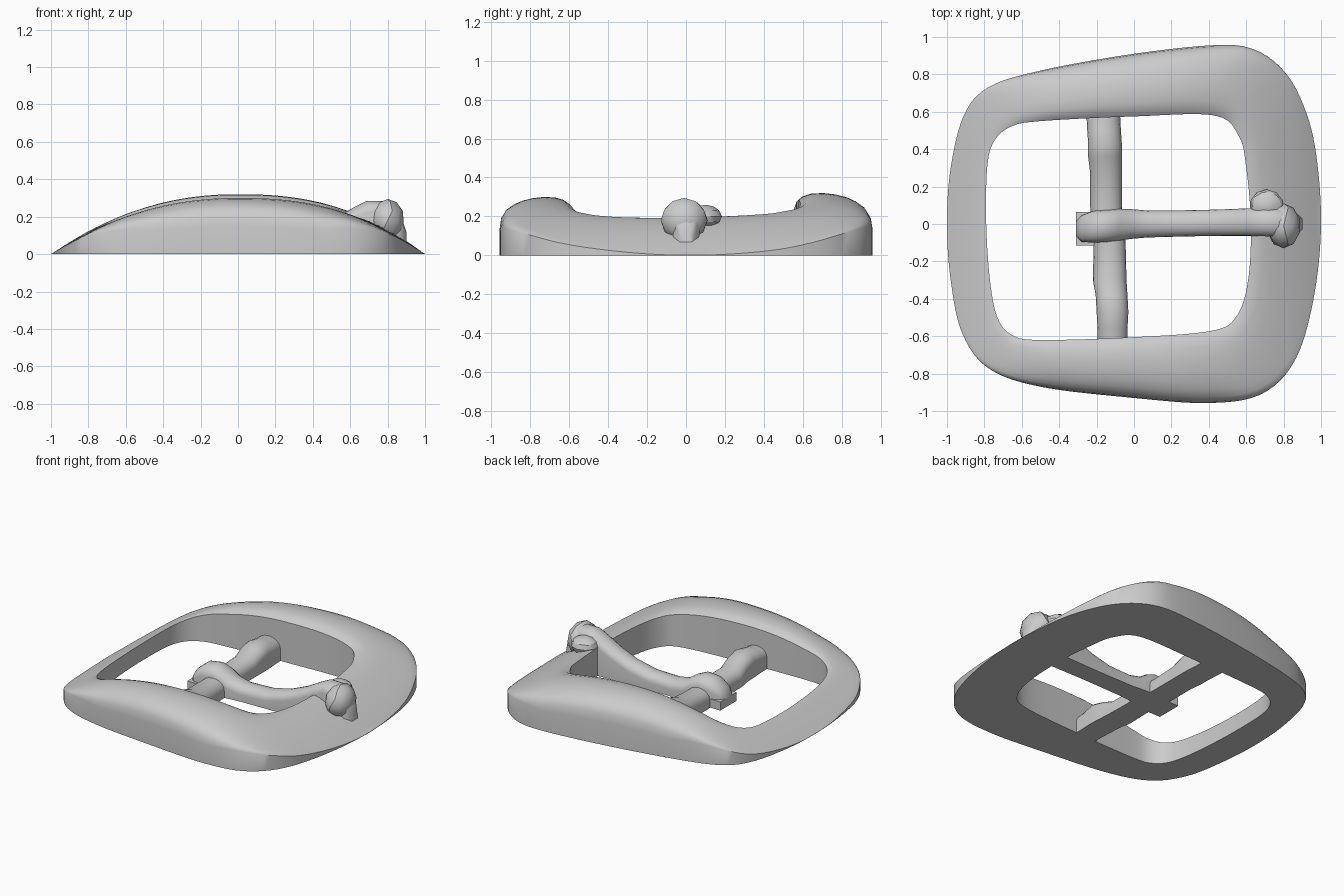
import bpy, bmesh
from math import atan2, cos, sin, pi, hypot, radians
from mathutils import Vector

if "Cube" in bpy.data.objects:
    bpy.data.objects.remove(bpy.data.objects["Cube"])

# One cast-metal colour
metal = bpy.data.materials.new("grey_metal")
metal.use_nodes = True
COLOUR = (0.6, 0.6, 0.6, 1)
metal.diffuse_color = COLOUR
metal.node_tree.nodes["Principled BSDF"].inputs["Base Color"].default_value = COLOUR


def finish(name, bm, angle=40):
    bmesh.ops.recalc_face_normals(bm, faces=bm.faces)
    mesh = bpy.data.meshes.new(name)
    bm.to_mesh(mesh)
    bm.free()
    mesh.materials.append(metal)
    ob = bpy.data.objects.new(name, mesh)
    bpy.context.collection.objects.link(ob)
    bpy.ops.object.select_all(action='DESELECT')
    ob.select_set(True)
    bpy.context.view_layer.objects.active = ob
    bpy.ops.object.shade_smooth_by_angle(angle=radians(angle))
    return ob


def bridge(bm, rings, closed_rings=False):
    n = len(rings[0])
    pairs = list(zip(rings, rings[1:]))
    if closed_rings:
        pairs.append((rings[-1], rings[0]))
    for a, b in pairs:
        for i in range(n):
            j = (i + 1) % n
            bm.faces.new((a[i], a[j], b[j], b[i]))


CX = -0.05   # centre used for measuring the outlines
N = 160


def outline(points, steps=16):
    """Smooth closed curve through the points, resampled at even angles."""
    pts = [Vector(p) for p in points]
    polar = []
    for i in range(len(pts)):
        a, b, c, d = (pts[(i + k - 1) % len(pts)] for k in range(4))
        for s in range(steps):
            t = s / steps
            p = 0.5 * (2 * b + (c - a) * t + (2 * a - 5 * b + 4 * c - d) * t**2
                       + (3 * b - a - 3 * c + d) * t**3)
            polar.append((atan2(p.y, p.x - CX) % (2 * pi), hypot(p.x - CX, p.y)))
    polar.sort()
    polar = ([(polar[-1][0] - 2 * pi, polar[-1][1])] + polar
             + [(polar[0][0] + 2 * pi, polar[0][1])])
    result, k = [], 0
    for i in range(N):
        ang = 2 * pi * i / N
        while polar[k + 1][0] < ang:
            k += 1
        (a0, r0), (a1, r1) = polar[k], polar[k + 1]
        r = r0 + (r1 - r0) * (ang - a0) / max(a1 - a0, 1e-9)
        result.append(Vector((CX + r * cos(ang), r * sin(ang))))
    return result


outer = outline([(1, 0), (.97, .4), (.9, .65), (.8, .82), (.65, .93), (.45, .957),
                 (0, .91), (-.5, .82), (-.78, .73), (-.91, .58), (-.98, .3),
                 (-1, 0), (-.98, -.3), (-.92, -.58), (-.78, -.77), (-.5, -.87),
                 (0, -.93), (.4, -.957), (.68, -.91), (.86, -.73), (.96, -.4)])
inner = outline([(.625, 0), (.6, .3), (.56, .47), (.43, .58), (0, .575), (-.5, .55),
                 (-.66, .52), (-.75, .44), (-.785, .3), (-.79, 0), (-.77, -.3),
                 (-.73, -.5), (-.65, -.595), (-.5, -.62), (0, -.605), (.42, -.57),
                 (.55, -.49), (.61, -.3)])

# Rounded cross-section of the frame: fraction of the way in, fraction of height
SECTION = [(0, .5), (.02, .68), (.08, .8), (.18, .88), (.3, .94), (.45, .98),
           (.62, 1), (.8, .99), (.92, .95), (1, .88)]


def crown(p, q):
    """Domed height of the frame, falling to nothing at both ends."""
    x = min(abs(p.x), 1)
    peak = .31 + .01 * max(-1, min(1, p.y * 2))
    end = max(0, min(1, (x - .45) / .4))
    q = q + (1 - q) * end * .85
    return max(.002, peak * (1 - x ** (2.4 if p.x > 0 else 2.15)) * q)


# Frame
bm = bmesh.new()
rings = [[bm.verts.new((p.x, p.y, 0)) for p in outer]]
for t, q in SECTION:
    row = [o.lerp(i, t) for o, i in zip(outer, inner)]
    rings.append([bm.verts.new((p.x, p.y, crown(p, q))) for p in row])
rings.append([bm.verts.new((p.x, p.y, 0)) for p in inner])
bridge(bm, rings, closed_rings=True)
finish("frame", bm)


def arched_bar(name, stations, along_y=False):
    """Flat-bottomed bar with a rounded top: (position, side, half width, height)."""
    bm = bmesh.new()
    rings = []
    for pos, side, w, h in stations:
        cap = min(w * .8, h * .7)
        arch = [(-w, 0)]
        for k in range(11):
            a = pi - pi * k / 10
            arch.append((w * cos(a), h - cap + cap * sin(a)))
        arch.append((w, 0))
        rings.append([bm.verts.new((side + s, pos, z) if along_y else (pos, side + s, z))
                      for s, z in arch])
    bridge(bm, rings)
    bm.faces.new(rings[0])
    bm.faces.new(rings[-1])
    return finish(name, bm)


# Cross bar with a swelling near each end
arched_bar("cross_bar", [(-.64, -.115, .08, .14), (-.56, -.115, .08, .15),
                         (-.47, -.115, .085, .17), (-.38, -.12, .085, .15),
                         (-.3, -.13, .09, .12), (-.1, -.13, .085, .12),
                         (.1, -.15, .085, .12), (.28, -.15, .085, .13),
                         (.36, -.155, .09, .16), (.43, -.155, .09, .175),
                         (.5, -.16, .09, .16), (.6, -.165, .09, .15)], along_y=True)

# Tongue: collar round the bar, dip, then rise over the frame
arched_bar("tongue", [(-.31, -.025, .04, .08), (-.28, -.025, .07, .13),
                      (-.22, -.015, .085, .18), (-.14, -.01, .085, .19),
                      (-.08, -.005, .085, .165), (-.02, 0, .08, .125),
                      (.07, 0, .072, .105), (.25, .003, .07, .11),
                      (.4, .006, .07, .145), (.52, .008, .072, .195),
                      (.62, .01, .074, .25), (.69, .01, .075, .285),
                      (.8, .005, .075, .285), (.86, 0, .065, .24), (.9, 0, .03, .12)])


def nugget(name, centre, size):
    bm = bmesh.new()
    bmesh.ops.create_icosphere(bm, subdivisions=2, radius=1)
    for v in bm.verts:
        v.co = Vector(c + s * k for c, s, k in zip(centre, size, v.co))
    finish(name, bm, 25)


# Lumpy tongue tip and the small plate behind the collar
nugget("tongue_tip", (.8, -.01, .18), (.09, .12, .115))
nugget("tip_lobe", (.71, .1, .2), (.09, .085, .06))

bm = bmesh.new()
bmesh.ops.create_cube(bm, size=1)
for v in bm.verts:
    v.co = Vector((-.25 + v.co.x * .12, -.025 + v.co.y * .18, .03 + v.co.z * .06))
finish("collar_plate", bm)
